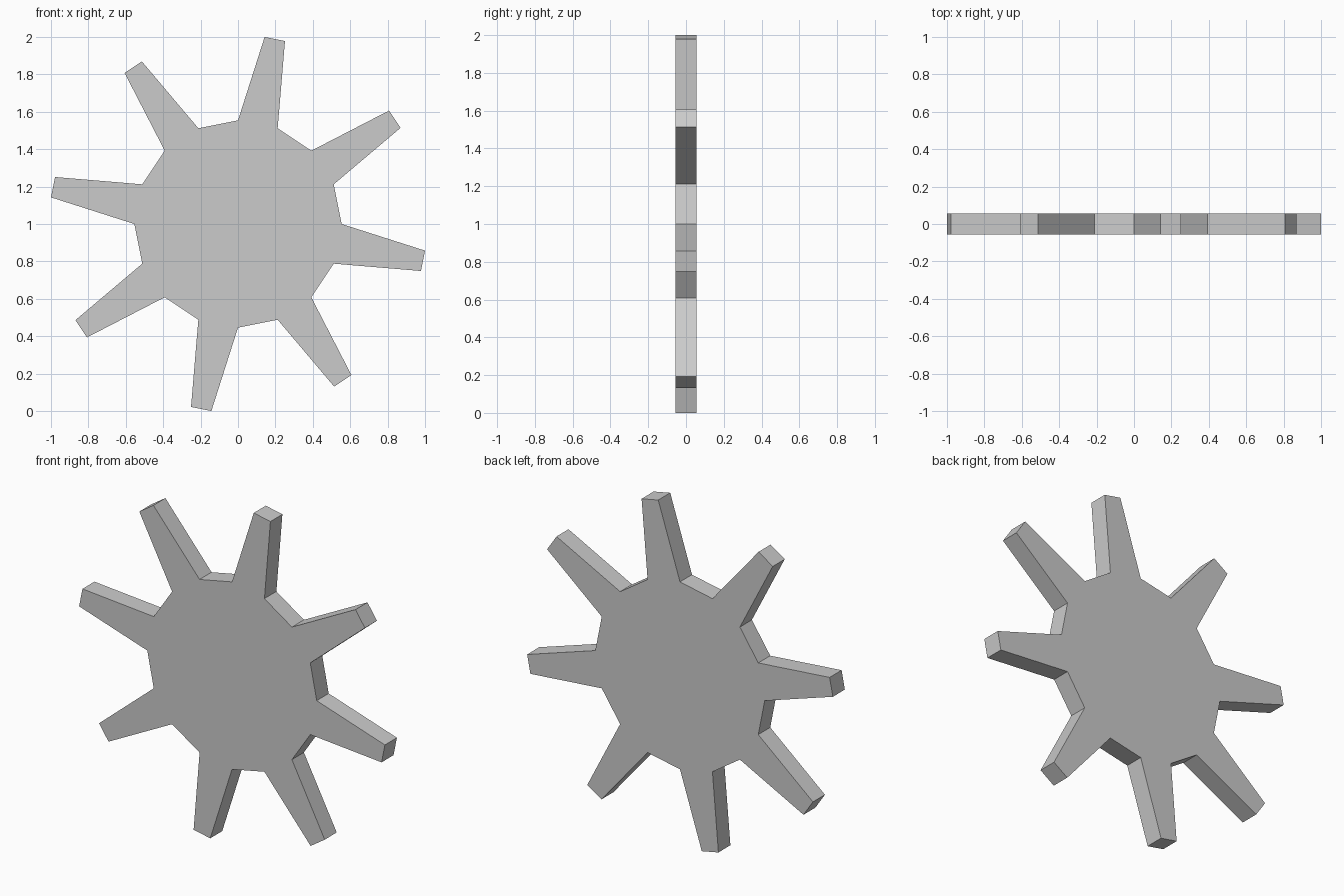
import bpy, bmesh
from math import cos, sin, radians

if "Cube" in bpy.data.objects:
    bpy.data.objects.remove(bpy.data.objects["Cube"])

TEETH = 8
ROOT_R, TIP_R = 0.554, 1.01
HALF_T = 0.056
STEP = 360 / TEETH
TIP_HALF = 3.15          # half the angle covered by a tooth tip


def polar(r, deg):
    a = radians(deg)
    return (r * cos(a), -HALF_T, 1.0 + r * sin(a))


# Gear outline: each tooth rises from one 22.5 degree side of the root polygon
outline = []
for i in range(TEETH):
    start = i * STEP + STEP / 2
    mid = start + STEP / 4
    outline += [polar(ROOT_R, start),
                polar(TIP_R, mid - TIP_HALF),
                polar(TIP_R, mid + TIP_HALF),
                polar(ROOT_R, start + STEP / 2)]

# Solid plate: extrude the outline from front to back
bm = bmesh.new()
front = bm.faces.new([bm.verts.new(p) for p in outline])
ext = bmesh.ops.extrude_face_region(bm, geom=[front], use_keep_orig=True)
back_verts = [g for g in ext["geom"] if isinstance(g, bmesh.types.BMVert)]
bmesh.ops.translate(bm, verts=back_verts, vec=(0, 2 * HALF_T, 0))
bmesh.ops.recalc_face_normals(bm, faces=bm.faces)

mesh = bpy.data.meshes.new("gear_wheel")
bm.to_mesh(mesh)
bm.free()
bpy.context.collection.objects.link(bpy.data.objects.new("gear_wheel", mesh))
